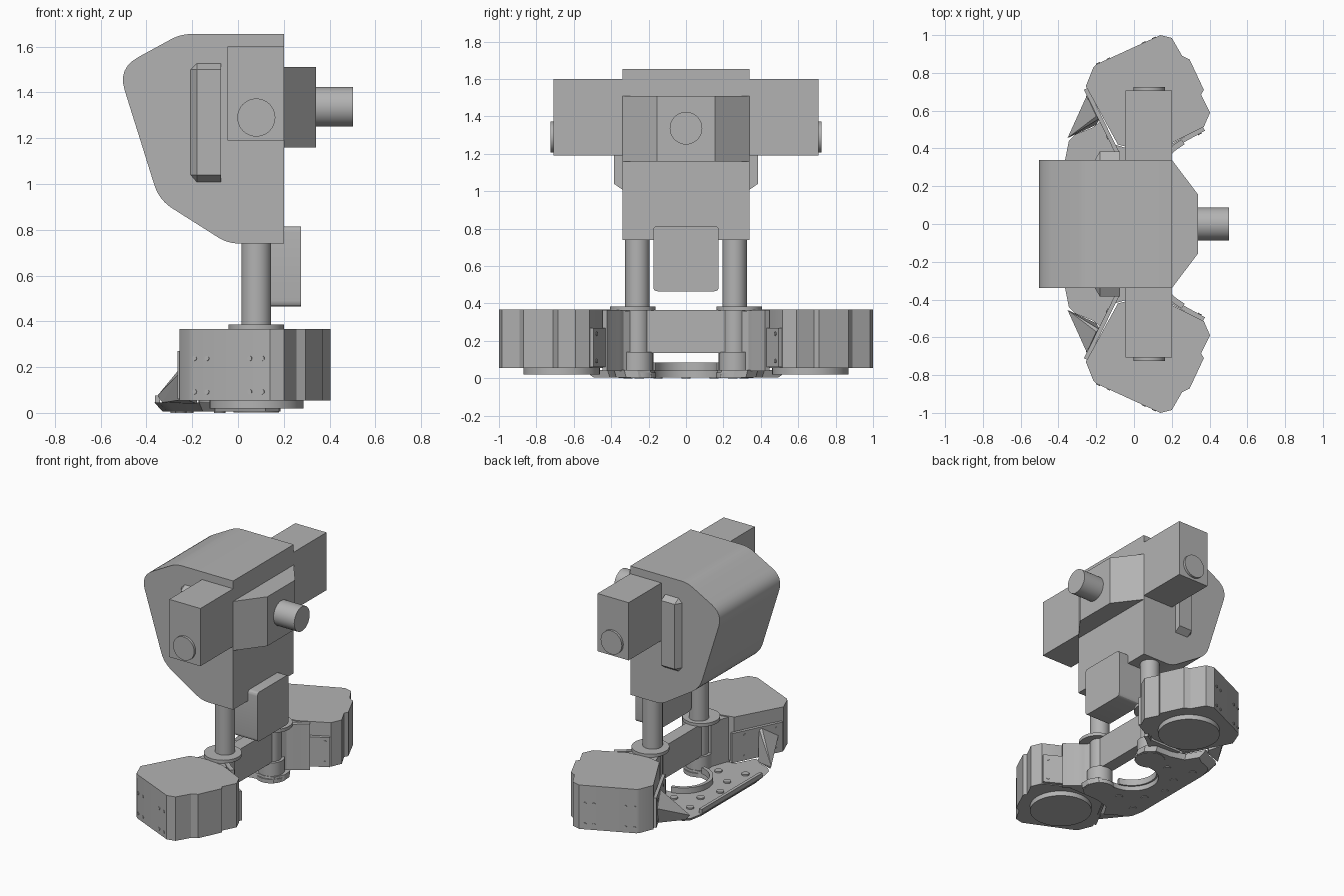
import bpy, bmesh, math
from mathutils import Vector

if "Cube" in bpy.data.objects:
    bpy.data.objects.remove(bpy.data.objects["Cube"])

grey = bpy.data.materials.new("plain grey")
grey.diffuse_color = (0.45, 0.45, 0.45, 1)
grey.use_nodes = True
grey.node_tree.nodes["Principled BSDF"].inputs["Base Color"].default_value = grey.diffuse_color


def finish(name, bm, smooth=True):
    bmesh.ops.recalc_face_normals(bm, faces=bm.faces[:])
    me = bpy.data.meshes.new(name)
    bm.to_mesh(me)
    bm.free()
    me.materials.append(grey)
    ob = bpy.data.objects.new(name, me)
    bpy.context.collection.objects.link(ob)
    if smooth:
        bpy.ops.object.select_all(action='DESELECT')
        ob.select_set(True)
        bpy.context.view_layer.objects.active = ob
        bpy.ops.object.shade_smooth_by_angle(angle=math.radians(25))
    return ob


def prism(name, low, high):
    """Join two matching outlines of 3D points with side walls and caps."""
    bm = bmesh.new()
    a = [bm.verts.new(p) for p in low]
    b = [bm.verts.new(p) for p in high]
    bm.faces.new(a)
    bm.faces.new(b)
    n = len(a)
    for i in range(n):
        j = (i + 1) % n
        bm.faces.new((a[i], a[j], b[j], b[i]))
    return finish(name, bm)


def slab(name, pts, z0, z1, s=1):
    return prism(name, [(x, y * s, z0) for x, y in pts], [(x, y * s, z1) for x, y in pts])


def box(name, x0, x1, y0, y1, z0, z1):
    return slab(name, [(x0, y0), (x1, y0), (x1, y1), (x0, y1)], z0, z1)


def hull(name, pts, s=1):
    bm = bmesh.new()
    for x, y, z in pts:
        bm.verts.new((x, y * s, z))
    bmesh.ops.convex_hull(bm, input=bm.verts[:])
    return finish(name, bm, False)


def rod(name, p, q, r, n=40):
    p, q = Vector(p), Vector(q)
    bm = bmesh.new()
    bmesh.ops.create_cone(bm, cap_ends=True, segments=n, radius1=r, radius2=r, depth=(q - p).length)
    rot = (q - p).to_track_quat('Z', 'Y')
    for v in bm.verts:
        v.co = rot @ v.co + (p + q) / 2
    return finish(name, bm)


def rounded(pts, radii, n=6):
    """Round the corners of a 2D outline."""
    out = []
    for i, p in enumerate(pts):
        r = radii[i]
        if not r:
            out.append(p)
            continue
        c = Vector(p)
        a = c + (Vector(pts[i - 1]) - c).normalized() * r
        b = c + (Vector(pts[(i + 1) % len(pts)]) - c).normalized() * r
        for k in range(n + 1):
            t = k / n
            out.append(tuple(a * (1 - t) ** 2 + c * 2 * t * (1 - t) + b * t * t))
    return out


def ribbon(path, w):
    """Thicken an open 2D path into an outline."""
    left, right = [], []
    for i, p in enumerate(path):
        d = (Vector(path[min(i + 1, len(path) - 1)]) - Vector(path[max(i - 1, 0)])).normalized()
        nrm = Vector((-d.y, d.x)) * w / 2
        left.append(tuple(Vector(p) + nrm))
        right.append(tuple(Vector(p) - nrm))
    return left + right[::-1]


# Main housing
prof = rounded([(0.2, 0.74), (0.2, 1.655), (-0.25, 1.655), (-0.525, 1.505), (-0.345, 0.93), (-0.045, 0.74)],
               [0, 0, 0.05, 0.1, 0.07, 0.05])
prism("housing", [(x, -0.34, z) for x, z in prof], [(x, 0.34, z) for x, z in prof])

# Sensor block with lens barrel
slab("sensor_block", [(0.2, -0.34), (0.34, -0.155), (0.34, 0.155), (0.2, 0.34)], 1.16, 1.51)
rod("lens_barrel", (0.33, 0, 1.337), (0.503, 0, 1.337), 0.087)

# Rounded box between the columns
face = rounded([(-0.175, 0.465), (0.175, 0.465), (0.175, 0.815), (-0.175, 0.815)], [0.025] * 4, 4)
prism("rounded_box", [(0.08, y, z) for y, z in face], [(0.275, y, z) for y, z in face])

# Cross beam joining both brackets
box("cross_beam", 0.03, 0.12, -0.23, 0.23, 0.135, 0.365)

# Base plate, open around the centre
half = [(-0.365, 0.34), (-0.345, 0.44), (-0.31, 0.475), (-0.22, 0.51), (-0.17, 0.55), (-0.1, 0.42), (0, 0.39),
        (0.12, 0.385), (0.18, 0.33), (0.185, 0.26), (0.15, 0.19)]
arc = [(0.02 + 0.18 * math.cos(math.radians(a)), 0.18 * math.sin(math.radians(a))) for a in range(70, 181, 10)]
half += arc
outline = half + [(x, -y) for x, y in reversed(half[:-1])]
prism("base_plate", [(x * 0.9, y * 0.9, 0.005) if x < -0.16 else (x, y * 0.97, 0.005) for x, y in outline],
      [(x, y, 0.045) for x, y in outline])
lip = arc[3:] + [(x, -y) for x, y in reversed(arc[3:-1])]
slab("base_lip", ribbon(lip, 0.025), 0.04, 0.085)
box("rear_rim", -0.362, -0.34, -0.34, 0.34, 0.04, 0.075)
for i, (x, y) in enumerate([(-0.27, 0), (-0.22, 0.15), (-0.22, -0.15), (-0.25, 0.31), (-0.25, -0.31),
                            (-0.08, 0.25), (-0.08, -0.25)]):
    rod("base_screw", (x, y, 0.0), (x, y, 0.055), 0.025, 20)

pod = [(-0.215, 0.83), (-0.2, 0.845), (0.14, 1.0), (0.2, 0.985), (0.255, 0.89), (0.295, 0.87), (0.37, 0.71),
       (0.355, 0.685), (0.403, 0.59), (0.37, 0.515), (0.17, 0.415), (0, 0.4), (-0.085, 0.42), (-0.255, 0.73)]

for s, side in ((1, "rear"), (-1, "front")):
    # Shoulder block with round cap
    y0, y1 = sorted((0.33 * s, 0.708 * s))
    box(side + "_shoulder", -0.045, 0.2, y0, y1, 1.19, 1.6)
    rod(side + "_shoulder_cap", (0.08, 0.7 * s, 1.29), (0.08, 0.725 * s, 1.29), 0.083)

    # Chamfered side ridge
    hull(side + "_side_ridge",
         [(x, 0.335, z) for x in (-0.21, -0.075) for z in (1.04, 1.5)] +
         [(x, 0.335, z) for x in (-0.18, -0.075) for z in (1.005, 1.53)] +
         [(x, 0.385, z) for x in (-0.18, -0.075) for z in (1.04, 1.5)], s)

    # Column with collar, sleeve and foot
    c = (0.08, 0.26 * s)
    rod(side + "_column", (*c, 0.03), (*c, 0.75), 0.065)
    rod(side + "_sleeve", (*c, 0.03), (*c, 0.14), 0.085)
    rod(side + "_collar", (0.08, 0.285 * s, 0.362), (0.08, 0.285 * s, 0.385), 0.122)
    rod(side + "_foot", (*c, 0.002), (*c, 0.03), 0.1)

    # Wheel pod with round pad underneath
    slab(side + "_pod", pod, 0.055, 0.367, s)
    rod(side + "_pad", (0.08, 0.665 * s, 0.02), (0.08, 0.665 * s, 0.06), 0.205)

    # Outer bracket: curved web and bolted flange
    web = [(0.09, 0.32), (0.14, 0.345), (0.175, 0.37), (0.215, 0.405), (0.26, 0.435)]
    slab(side + "_web", ribbon(web, 0.03), 0.04, 0.365, s)
    slab(side + "_flange", ribbon([(0.18, 0.4), (0.37, 0.505)], 0.025), 0.06, 0.27, s)
    slab(side + "_web_core", [(0.0, 0.28), (0.13, 0.3), (0.2, 0.42), (-0.05, 0.42)], 0.04, 0.36, s)

    # Inner bracket: flange on the pod and sloping gusset down to the base
    slab(side + "_inner_flange", ribbon([(-0.255, 0.715), (-0.09, 0.38)], 0.022), 0.06, 0.27, s)
    hull(side + "_gusset",
         [(-0.18, 0.56, 0.26), (-0.2, 0.57, 0.26), (-0.18, 0.56, 0.04), (-0.23, 0.64, 0.06), (-0.25, 0.68, 0.18),
          (-0.33, 0.475, 0.045), (-0.352, 0.455, 0.075), (-0.31, 0.49, 0.075), (-0.2, 0.525, 0.04)], s)

    # Small bolts on the pod end and on the flanges
    def bolts(a, b, stations):
        a, b = Vector((a[0], a[1] * s, 0)), Vector((b[0], b[1] * s, 0))
        n = Vector((0, 0, 1)).cross(b - a).normalized()
        for t in stations:
            for z in (0.092, 0.238):
                p = a.lerp(b, t) + Vector((0, 0, z))
                rod(side + "_bolt", p - n * 0.004, p + n * 0.004, 0.011, 12)

    bolts((-0.2, 0.845), (0.14, 1.0), (0.03, 0.19, 0.74, 0.9))
    bolts((0.1863, 0.389), (0.3763, 0.494), (0.3, 0.85))
    bolts((-0.265, 0.71), (-0.1, 0.375), (0.12, 0.75))
